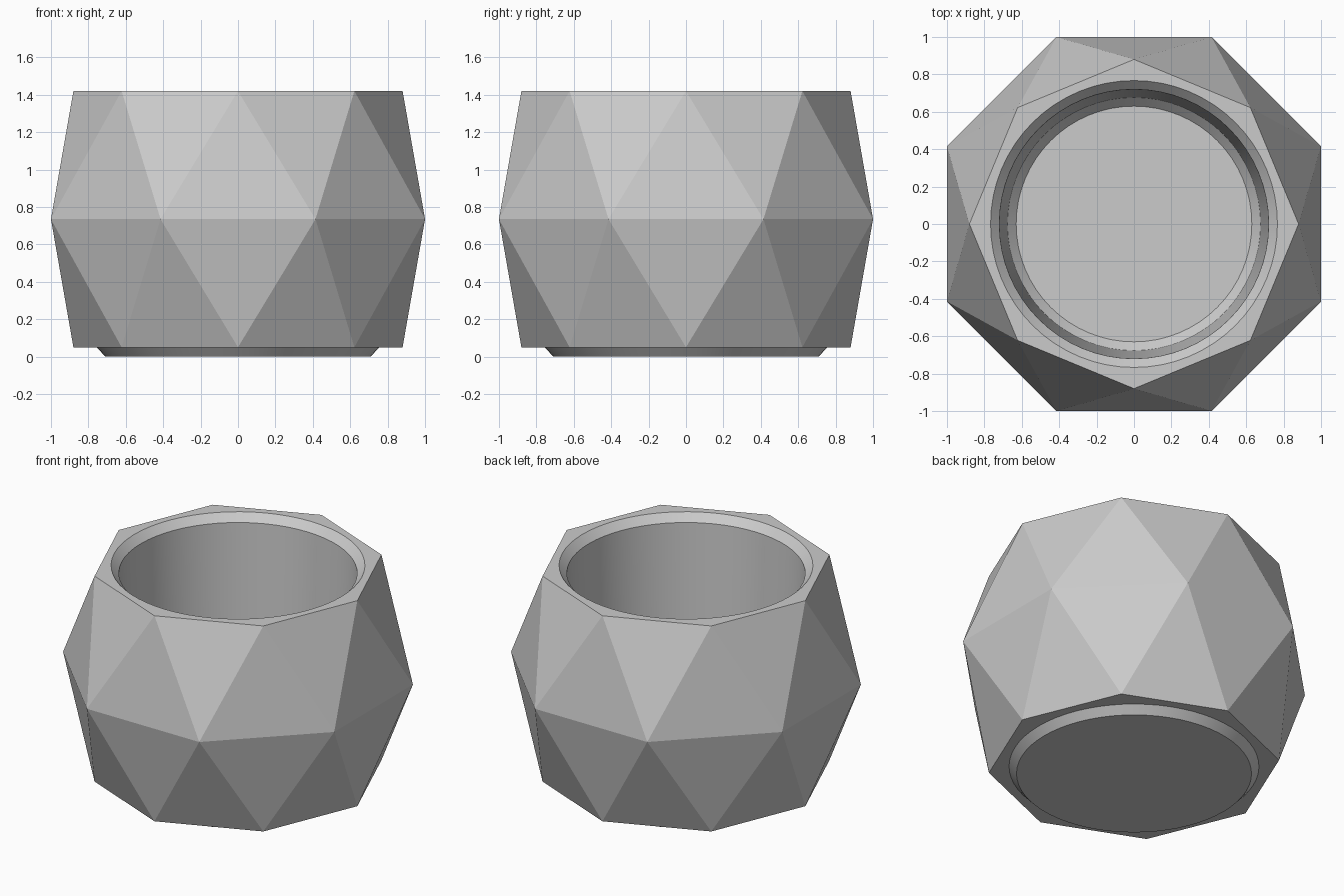
import bpy
import bmesh
from math import pi, cos, sin

SIDES = 8          # facets around the pot
STEPS = 8          # circle segments per facet
ROUND = SIDES * STEPS

cube = bpy.data.objects.get("Cube")
if cube:
    bpy.data.objects.remove(cube, do_unlink=True)

# Single matte grey
grey = bpy.data.materials.new("stone_grey")
grey.use_nodes = True
colour = (0.6, 0.6, 0.6, 1)
grey.diffuse_color = colour
grey.node_tree.nodes["Principled BSDF"].inputs["Base Color"].default_value = colour

bm = bmesh.new()


def ring(count, radius, z, turn=0.0):
    """Ring of vertices, turned by a fraction of one step."""
    angles = [2 * pi * (i + turn) / count for i in range(count)]
    return [bm.verts.new((radius * cos(a), radius * sin(a), z)) for a in angles]


def facet_band(points, waist):
    """Alternating triangles between two rings half a step apart."""
    for i in range(SIDES):
        j = (i + 1) % SIDES
        bm.faces.new((points[i], points[j], waist[i]))
        bm.faces.new((waist[i], waist[j], points[j]))


def flat_border(points, circle):
    """Flat faces between an octagon and the circle inside it."""
    for i in range(SIDES):
        arc = [circle[(i * STEPS + k) % ROUND] for k in range(STEPS + 1)]
        bm.faces.new([points[i], points[(i + 1) % SIDES]] + arc[::-1])


def turned_wall(circles):
    """Smooth bands between circles, with crisp edges at each circle."""
    for a, b in zip(circles, circles[1:]):
        for i in range(ROUND):
            j = (i + 1) % ROUND
            bm.faces.new((a[i], a[j], b[j], b[i])).smooth = True
    for c in circles:
        for i in range(ROUND):
            bm.edges.get((c[i], c[(i + 1) % ROUND])).smooth = False


# Faceted outer shell
top = ring(SIDES, 0.88, 1.42)
waist = ring(SIDES, 1 / cos(pi / SIDES), 0.735, turn=0.5)
bottom = ring(SIDES, 0.88, 0.05)
facet_band(top, waist)
facet_band(bottom, waist)

# Rim, chamfered mouth, tapered inside and floor
inside = [ring(ROUND, r, z) for r, z in
          ((0.767, 1.42), (0.72, 1.37), (0.677, 0.15), (0.63, 0.1))]
flat_border(top, inside[0])
bm.faces.new(inside[-1])
turned_wall(inside)

# Underside with a round chamfered foot
foot = [ring(ROUND, r, z) for r, z in ((0.755, 0.05), (0.71, 0))]
flat_border(bottom, foot[0])
bm.faces.new(foot[-1])
turned_wall(foot)

bmesh.ops.recalc_face_normals(bm, faces=bm.faces)
mesh = bpy.data.meshes.new("faceted_pot")
bm.to_mesh(mesh)
bm.free()
mesh.materials.append(grey)
pot = bpy.data.objects.new("faceted_pot", mesh)
bpy.context.collection.objects.link(pot)
